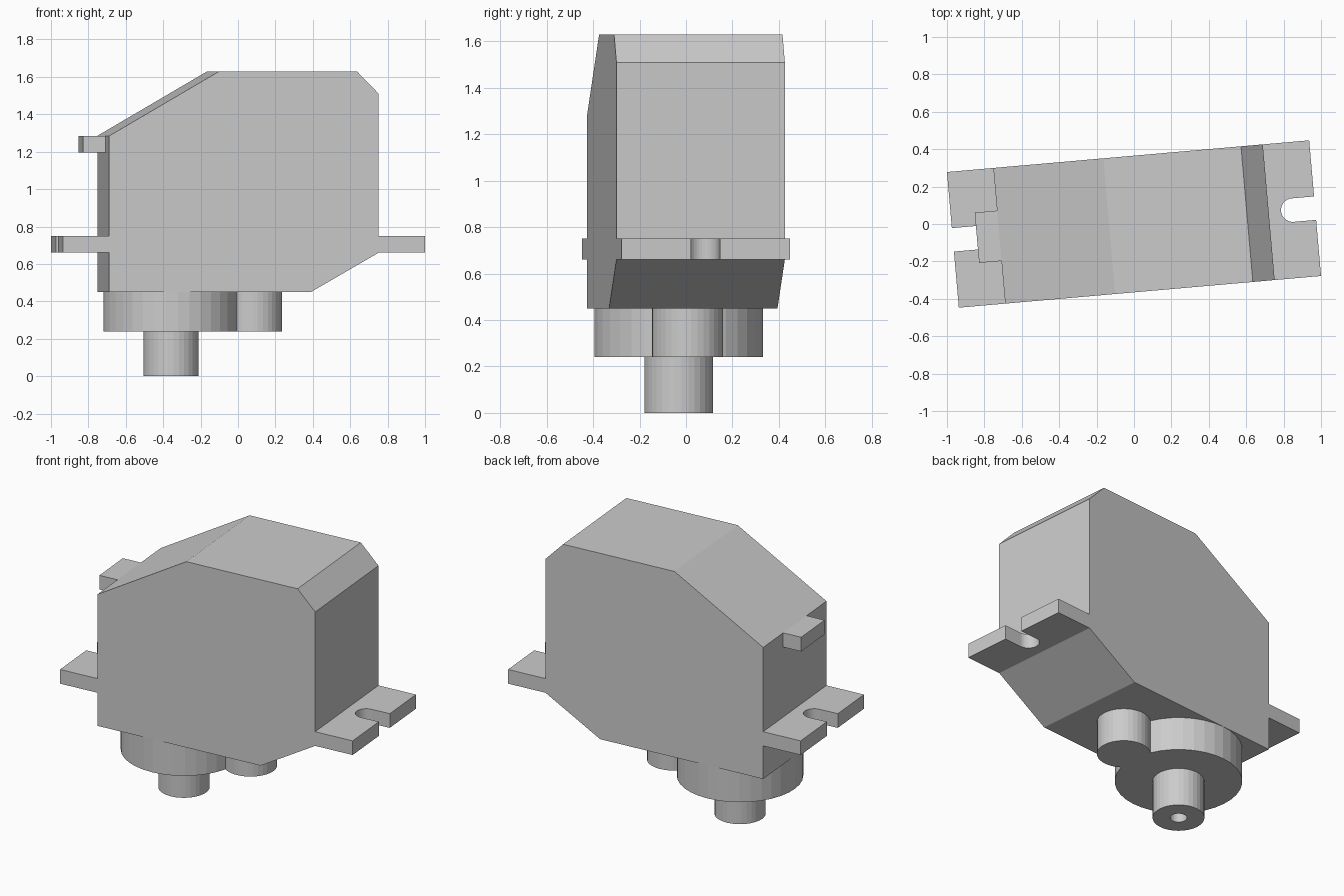
import bpy, bmesh
from math import radians, cos, sin, pi, acos
from mathutils import Vector

if "Cube" in bpy.data.objects:
    bpy.data.objects.remove(bpy.data.objects["Cube"])

TURN = radians(5)      # whole model is turned slightly about z
W = 0.364              # half width
BX = 0.723             # half length of the body
SEG = 32


def finish(name, bm):
    bmesh.ops.remove_doubles(bm, verts=bm.verts, dist=1e-5)
    bmesh.ops.recalc_face_normals(bm, faces=bm.faces)
    mesh = bpy.data.meshes.new(name)
    bm.to_mesh(mesh)
    bm.free()
    obj = bpy.data.objects.new(name, mesh)
    obj.rotation_euler.z = TURN
    bpy.context.collection.objects.link(obj)
    return obj


def prism(name, points, direction):
    """Extrude a closed outline of 3D points along a direction."""
    bm = bmesh.new()
    face = bm.faces.new([bm.verts.new(p) for p in points])
    ext = bmesh.ops.extrude_face_region(bm, geom=[face], use_keep_orig=True)
    verts = [g for g in ext["geom"] if isinstance(g, bmesh.types.BMVert)]
    bmesh.ops.translate(bm, verts=verts, vec=Vector(direction))
    return finish(name, bm)


def arc(cx, cy, r, a0, a1, n):
    return [(cx + r * cos(a0 + (a1 - a0) * i / n),
             cy + r * sin(a0 + (a1 - a0) * i / n)) for i in range(n + 1)]


# Main body: side profile extruded across the width
profile = [(-BX, 0.45), (0.36, 0.45), (BX, 0.66), (BX, 1.51),
           (0.606, 1.63), (-0.133, 1.63), (-BX, 1.285)]
prism("body", [(x, -W, z) for x, z in profile], (0, 2 * W, 0))

# Mounting ears with open, round-ended slots
END, SLOT_X, SLOT_R = 0.972, 0.852, 0.063
ear = [(BX, -W), (END, -W), (END, -SLOT_R)]
ear += arc(SLOT_X, 0, SLOT_R, -pi / 2, -3 * pi / 2, 16)
ear += [(END, SLOT_R), (END, W), (BX, W)]
for side, name in ((1, "right_ear"), (-1, "left_ear")):
    prism(name, [(side * x, y, 0.66) for x, y in ear], (0, 0, 0.09))

# Cable tab on the left end
prism("cable_tab", [(x, y, 1.195) for x, y in
      ((-0.843, -0.135), (-BX, -0.135), (-BX, 0.135), (-0.843, 0.135))],
      (0, 0, 0.09))

# Gear housing: large and small circle merged into one outline
CX, SX, SR = -BX + W, 0.083, 0.153
d = SX - CX
big = acos((d * d + W * W - SR * SR) / (2 * d * W))
small = acos((d * d + SR * SR - W * W) / (2 * d * SR))
outline = arc(CX, 0, W, big, 2 * pi - big, SEG)
outline += arc(SX, 0, SR, small - pi, pi - small, SEG * 3 // 4)[1:-1]
prism("gear_housing", [(x, y, 0.24) for x, y in outline], (0, 0, 0.21))

# Output shaft with a blind screw hole, turned on a lathe
bm = bmesh.new()
section = [(0, 0.2), (0.048, 0.2), (0.048, 0), (0.148, 0), (0.148, 0.24), (0, 0.24)]
vs = [bm.verts.new((CX + r, 0, z)) for r, z in section]
edges = [bm.edges.new(pair) for pair in zip(vs, vs[1:])]
bmesh.ops.spin(bm, geom=vs + edges, cent=(CX, 0, 0), axis=(0, 0, 1),
               angle=2 * pi, steps=SEG)
finish("output_shaft", bm)
